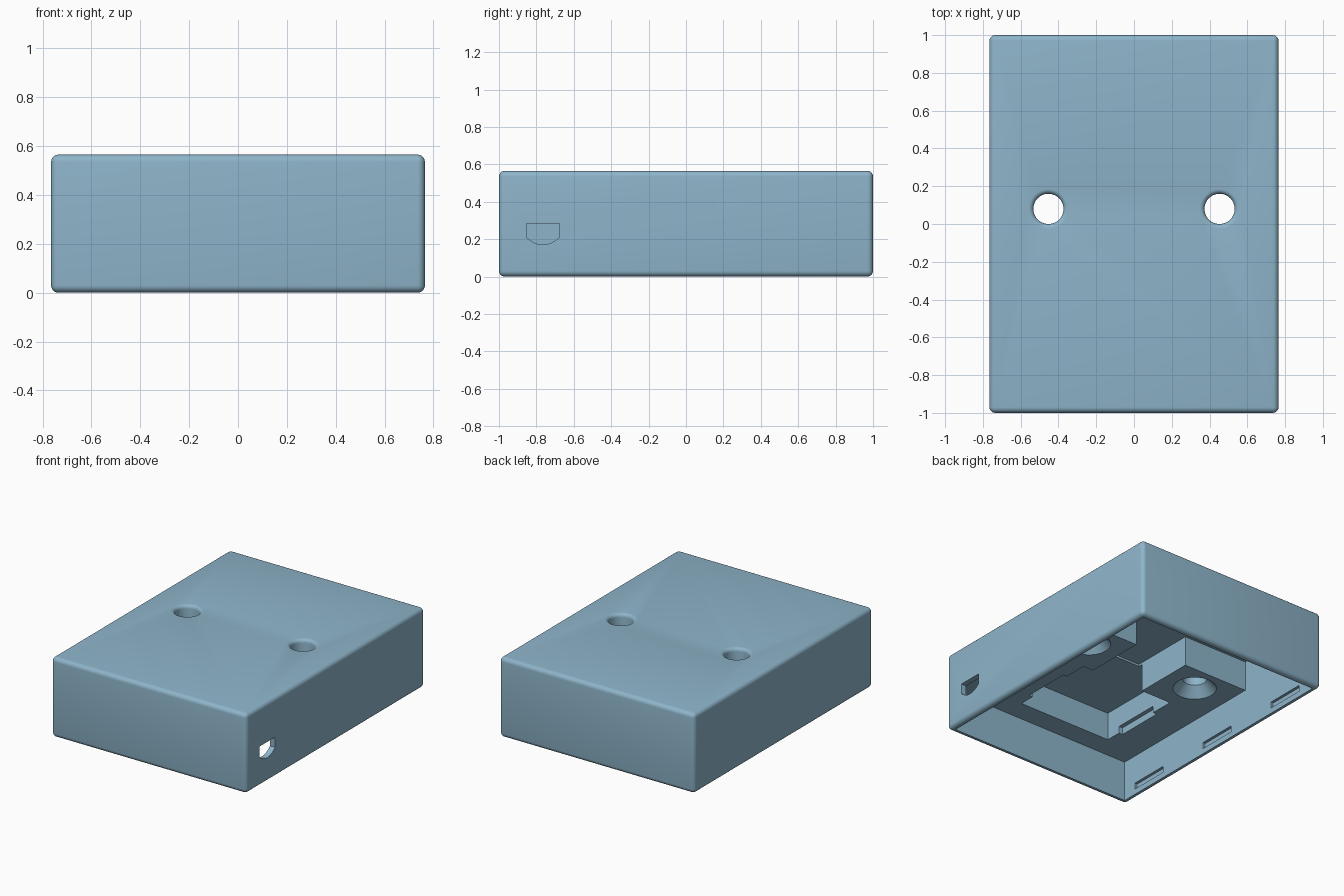
import bpy, bmesh, math

if "Cube" in bpy.data.objects:
    bpy.data.objects.remove(bpy.data.objects["Cube"])

mat = bpy.data.materials.new("steel blue")
mat.diffuse_color = (0.27, 0.46, 0.59, 1)
mat.use_nodes = True
mat.node_tree.nodes["Principled BSDF"].inputs["Base Color"].default_value = mat.diffuse_color


def finish(bm, name):
    bmesh.ops.recalc_face_normals(bm, faces=bm.faces)
    me = bpy.data.meshes.new(name)
    bm.to_mesh(me)
    bm.free()
    me.materials.append(mat)
    ob = bpy.data.objects.new(name, me)
    bpy.context.collection.objects.link(ob)
    return ob


def box(name, x0, x1, y0, y1, z0, z1, bevel=0):
    bm = bmesh.new()
    bmesh.ops.create_cube(bm, size=1)
    for v in bm.verts:
        v.co = (x1 if v.co.x > 0 else x0, y1 if v.co.y > 0 else y0, z1 if v.co.z > 0 else z0)
    if bevel:
        bmesh.ops.bevel(bm, geom=list(bm.edges), offset=bevel, segments=5,
                        profile=0.5, affect='EDGES')
    return finish(bm, name)


def turned(name, x, y, profile, n=48):
    """Closed solid of revolution from (radius, z) points."""
    bm = bmesh.new()
    rings = [[bm.verts.new((x + r * math.cos(2 * math.pi * i / n),
                            y + r * math.sin(2 * math.pi * i / n), z)) for i in range(n)]
             for r, z in profile]
    for a, b in zip(rings, rings[1:]):
        for i in range(n):
            j = (i + 1) % n
            bm.faces.new((a[i], a[j], b[j], b[i]))
    bm.faces.new(rings[0])
    bm.faces.new(rings[-1])
    return finish(bm, name)


H, SHELF, ROOF = 0.565, 0.29, 0.505
X, Y = 0.725, 0.96          # inner wall faces

# rounded outer body
shell = box("case_shell", -0.765, 0.765, -1, 1, 0, H, bevel=0.03)

# open underside, rear bay, centre channel and front pocket
cutters = [
    box("lower_cavity", -X, X, -Y, Y, -0.1, SHELF),
    box("rear_bay", -X, X, 0.274, Y, 0.2, ROOF),
    box("centre_channel", -0.21, 0.21, -0.2, 0.3, 0.2, ROOF),
    box("front_pocket", -0.45, 0.29, -0.804, -0.17, 0.2, 0.49),
    box("pocket_notch", -0.48, 0.32, -0.69, -0.34, 0.2, 0.34),
]

# snap slots along both side walls
for y in (-0.71, -0.015, 0.68):
    cutters.append(box("snap_slot", -X - 0.02, X + 0.02, y - 0.145, y + 0.145, 0.04, 0.085))

# screw holes: countersunk below, rounded lip above
lip = [(0.08 + 0.025 * (1 - math.cos(a)), H - 0.025 + 0.025 * math.sin(a))
       for a in (math.radians(18 * k) for k in range(6))]
for s in (-1, 1):
    cutters.append(turned("screw_hole", s * 0.453, 0.08,
                          [(0.143, 0.2), (0.143, SHELF), (0.08, 0.36)] + lip + [(0.105, 0.7)]))

# side port with a flat top and a curved underside
yc, w = -0.765, 0.088
outline = [(yc - w, 0.283), (yc + w, 0.283)]
outline += [(yc + w * t, 0.17 + 0.04 * t * t) for t in (1, 0.75, 0.5, 0.25, 0, -0.25, -0.5, -0.75, -1)]
bm = bmesh.new()
face = bm.faces.new([bm.verts.new((0.6, y, z)) for y, z in outline])
out = bmesh.ops.extrude_face_region(bm, geom=[face])["geom"]
bmesh.ops.translate(bm, vec=(0.3, 0, 0), verts=[v for v in out if isinstance(v, bmesh.types.BMVert)])
cutters.append(finish(bm, "side_port"))

# cut everything out of the body
for c in cutters:
    m = shell.modifiers.new(c.name, 'BOOLEAN')
    m.operation, m.solver, m.object = 'DIFFERENCE', 'EXACT', c
    c.hide_render = True
bpy.context.view_layer.update()
result = bpy.data.meshes.new_from_object(shell.evaluated_get(bpy.context.evaluated_depsgraph_get()))
shell.modifiers.clear()
shell.data = result
for c in cutters:
    bpy.data.objects.remove(c)

# smooth rounded edges, sharp corners
bpy.ops.object.select_all(action='DESELECT')
bpy.context.view_layer.objects.active = shell
shell.select_set(True)
bpy.ops.object.shade_smooth_by_angle(angle=math.radians(30))
